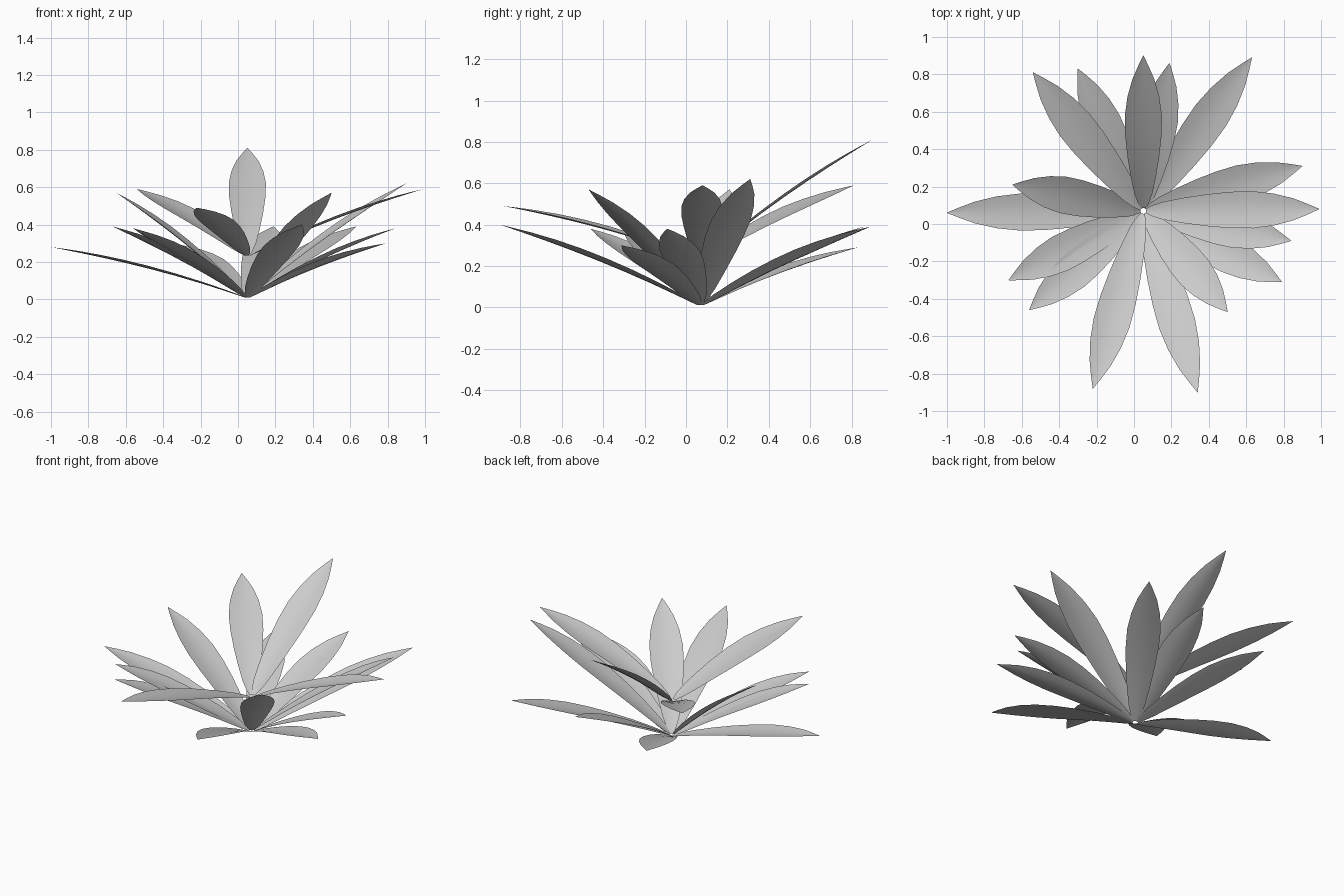
import bpy
from mathutils import Vector

if "Cube" in bpy.data.objects:
    bpy.data.objects.remove(bpy.data.objects["Cube"])

UP = Vector((0, 0, 1))
CENTRE = Vector((0.05, 0.07, 0))
# (distance along leaf, half width)
PROFILE = [(0, .012), (.04, .03), (.1, .047), (.22, .067), (.36, .085), (.5, .097),
           (.63, .099), (.75, .085), (.86, .058), (.94, .027), (1, .001)]


def leaf(name, tip, base_z, arch=.025, width=1.0, gutter=.14):
    """Pointed leaf blade with a shallow gutter and a slight arch."""
    tip = Vector(tip)
    out = Vector((tip.x, tip.y, 0)) - CENTRE
    out.z = 0
    out.normalize()
    base = CENTRE + out * .015 + UP * base_z
    axis = tip - base
    side = UP.cross(out)
    normal = axis.normalized().cross(side)
    verts, faces = [], []
    for t, w in PROFILE:
        mid = base + axis * t + normal * (4 * arch * t * (1 - t))
        for s in (-1, -.5, 0, .5, 1):
            verts.append(mid + side * (s * w * width) + normal * (gutter * w * (s * s - .4)))
    for i in range(len(PROFILE) - 1):
        for j in range(4):
            a = i * 5 + j
            faces.append((a, a + 1, a + 6, a + 5))
    mesh = bpy.data.meshes.new(name)
    mesh.from_pydata(verts, [], faces)
    mesh.shade_smooth()
    obj = bpy.data.objects.new(name, mesh)
    bpy.context.collection.objects.link(obj)


# Low outer ring of leaves
OUTER = [(.63, .89, .39), (.19, .86, .39), (-.30, .83, .29), (-1.0, .06, .28),
         (-.67, -.30, .39), (-.56, -.46, .38), (.34, -.90, .40),
         (.79, -.31, .30), (.84, -.09, .38)]
for i, p in enumerate(OUTER):
    leaf(f"outer_leaf_{i + 1}", p, .012)

# Steep middle leaves rising from the ground
MIDDLE = [(.90, .31, .62), (-.65, .21, .57), (.50, -.47, .57)]
for i, p in enumerate(MIDDLE):
    leaf(f"middle_leaf_{i + 1}", p, .02)

# Upper leaves starting above the others
UPPER = [(.05, .90, .81), (-.54, .81, .59), (.99, .08, .59), (-.22, -.88, .49)]
for i, p in enumerate(UPPER):
    leaf(f"upper_leaf_{i + 1}", p, .235)
